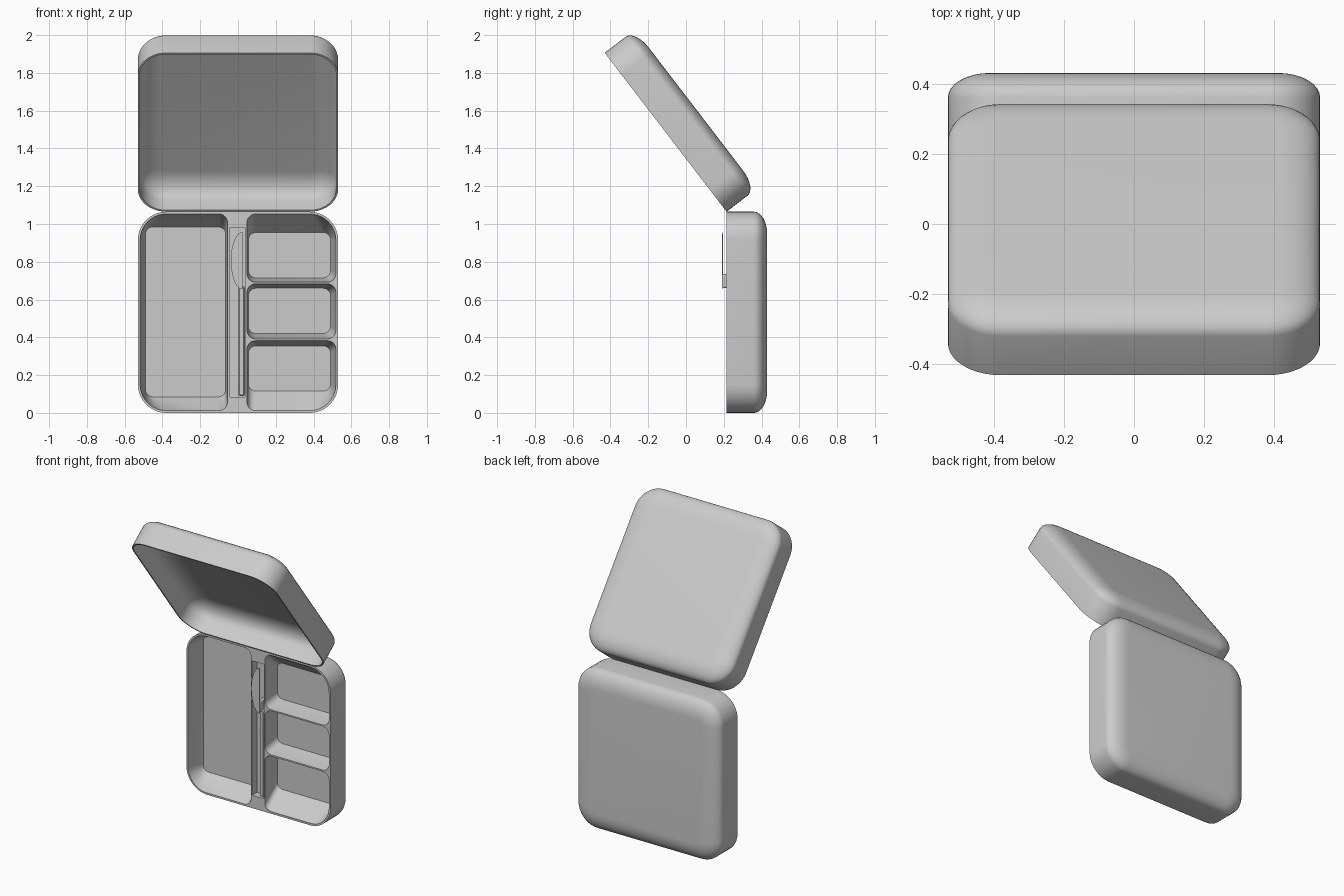
import bpy, bmesh
from math import sin, cos, pi, radians

if "Cube" in bpy.data.objects:
    bpy.data.objects.remove(bpy.data.objects["Cube"])

HINGE_Y, HINGE_Z, W, H = 0.215, 1.065, 0.53, 1.065


def rrect(x0, x1, z0, z1, y, r, seg=10):
    """Rounded rectangle ring; r = radii at (right-top, left-top, left-bottom, right-bottom)."""
    pts = []
    corners = [(x1, z1, -1, -1), (x0, z1, 1, -1), (x0, z0, 1, 1), (x1, z0, -1, 1)]
    for k, (cx, cz, sx, sz) in enumerate(corners):
        for i in range(seg + 1):
            a = (k + i / seg) * pi / 2
            pts.append((cx + sx * r[k] + r[k] * cos(a), y, cz + sz * r[k] + r[k] * sin(a)))
    return pts


def loft(name, rings):
    """Skin a list of equal rings and cap both ends."""
    bm = bmesh.new()
    vs = [[bm.verts.new(p) for p in ring] for ring in rings]
    n = len(vs[0])
    for a, b in zip(vs, vs[1:]):
        for i in range(n):
            bm.faces.new((a[i], a[(i + 1) % n], b[(i + 1) % n], b[i]))
    bm.faces.new(vs[0])
    bm.faces.new(vs[-1][::-1])
    bmesh.ops.recalc_face_normals(bm, faces=bm.faces)
    me = bpy.data.meshes.new(name)
    bm.to_mesh(me)
    bm.free()
    ob = bpy.data.objects.new(name, me)
    bpy.context.collection.objects.link(ob)
    return ob


def smooth(ob):
    bpy.ops.object.select_all(action='DESELECT')
    ob.select_set(True)
    bpy.context.view_layer.objects.active = ob
    bpy.ops.object.shade_smooth_by_angle(angle=radians(32))


def shell_rings(z0, z1, inset, straight, curve, spread=0.12, n=8):
    """Rings of a soft-backed case half, from its open rim to its back."""
    levels = [(0, 0)] + [(spread * (1 - cos(t)), straight + curve * sin(t))
                         for t in [i / n * pi / 2 for i in range(n + 1)]]
    out = []
    for ins, d in levels:
        i = ins + inset
        out.append(rrect(-W + i, W - i, z0 + i, z1 - i, d, [0.15 - i] * 4))
    return out


def cut(ob, cutter):
    m = ob.modifiers.new('cut', 'BOOLEAN')
    m.object, m.operation, m.solver = cutter, 'DIFFERENCE', 'EXACT'
    bpy.context.view_layer.objects.active = ob
    bpy.ops.object.modifier_apply(modifier=m.name)
    bpy.data.objects.remove(cutter)


# Lid: outer shell folding over the rim into a hollow inner shell
outer = shell_rings(0, 1.06, 0, 0.14, 0.062)
inner = shell_rings(0, 1.06, 0.01, 0.09, 0.085)
lid = loft('lid', outer[::-1] + inner)
lid.location = (0, HINGE_Y, HINGE_Z)
lid.rotation_euler = (radians(37.5), 0, 0)
smooth(lid)

# Base tray
base = loft('base_tray', shell_rings(0, H, 0, 0.145, 0.07))
base.location.y = HINGE_Y
bpy.context.view_layer.update()


def well(floor, top, r_top, depth=0.12, r_floor=0.04):
    c = loft('well_cutter', [rrect(*top, -0.02, r_top), rrect(*top, 0.004, r_top),
                             rrect(*floor, depth, [r_floor] * 4)])
    c.location.y = HINGE_Y
    c.hide_render = True
    cut(base, c)


# Large pan on the left, three small pans on the right
B, S = 0.138, 0.045
well((-0.49, -0.065, 0.085, 0.985), (-0.518, -0.056, 0.012, 1.053), (S, B, B, S))
for z0, z1, t0, t1, r in ((0.115, 0.355, 0.012, 0.382, (S, S, S, B)),
                          (0.42, 0.66, 0.392, 0.683, (S, S, S, S)),
                          (0.715, 0.955, 0.692, 1.053, (B, S, S, S))):
    well((0.055, 0.49, z0, z1), (0.048, 0.518, t0, t1), r)
# Narrow applicator slot between the pans
well((-0.046, 0.04, 0.085, 0.98), (-0.046, 0.04, 0.085, 0.98), [0.004] * 4, 0.05, 0.004)
smooth(base)

# Applicator handle lying in the slot
y = HINGE_Y
handle = loft('applicator_handle', [
    rrect(0.002, 0.036, 0.09, 0.67, y + 0.049, [0.008] * 4, 4),
    rrect(0.002, 0.036, 0.09, 0.67, y + 0.012, [0.008] * 4, 4),
    rrect(0.008, 0.030, 0.096, 0.664, y + 0.004, [0.006] * 4, 4)])
smooth(handle)


def bow(z0, z1, bulge, yy, n=20):
    """D-shaped outline with its flat side on the right."""
    zm, h = (z0 + z1) / 2, (z1 - z0) / 2
    return [(0.024 - bulge * sin(i / n * pi), yy, zm + h * cos(i / n * pi)) for i in range(n + 1)]


# Curved applicator head with stepped layers, and the foot joining it to the handle
for k in range(3):
    g = 0.010 * k
    smooth(loft('applicator_head_%d' % (k + 1),
                [bow(0.655 + g, 0.957 - g, 0.062 - g, y - 0.018 - 0.004 * k),
                 bow(0.655 + g, 0.957 - g, 0.062 - g, y - 0.022 - 0.003 * k)]))
foot = loft('applicator_foot', [rrect(0.0, 0.024, 0.66, 0.735, yy, [0.01] * 4, 4)
                                for yy in (y - 0.02, y + 0.049)])
smooth(foot)
